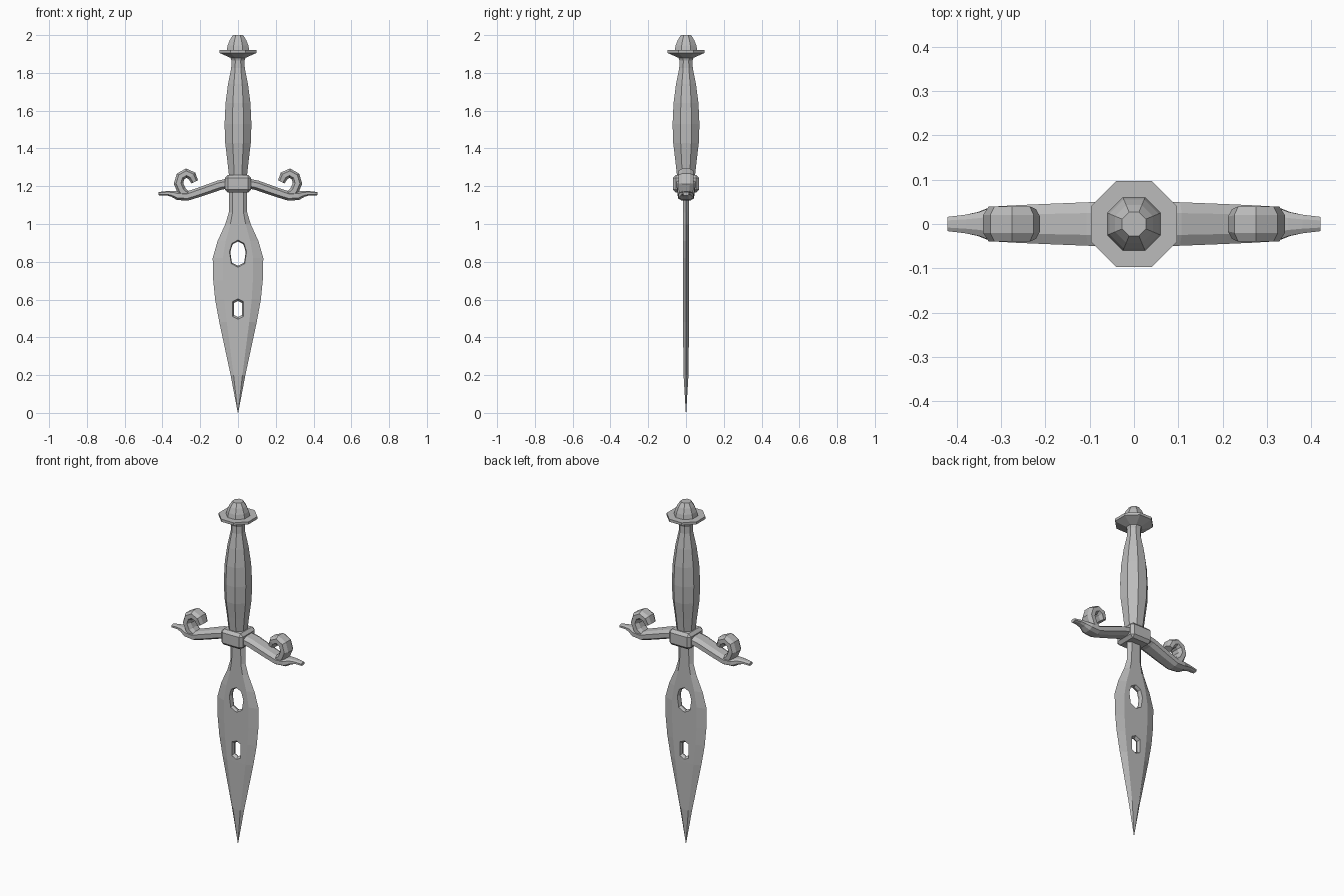
import bpy, bmesh, math
from mathutils import Vector

cube = bpy.data.objects.get("Cube")
if cube:
    bpy.data.objects.remove(cube)

steel = bpy.data.materials.new("grey steel")
steel.use_nodes = True
steel.diffuse_color = (0.5, 0.5, 0.5, 1)
steel.node_tree.nodes["Principled BSDF"].inputs["Base Color"].default_value = (0.5, 0.5, 0.5, 1)


def finish(name, bm):
    bmesh.ops.recalc_face_normals(bm, faces=bm.faces)
    mesh = bpy.data.meshes.new(name)
    bm.to_mesh(mesh)
    bm.free()
    mesh.materials.append(steel)
    obj = bpy.data.objects.new(name, mesh)
    bpy.context.collection.objects.link(obj)
    return obj


def loft(name, rings):
    """Skin a list of equal-sized rings of points and cap both ends."""
    bm = bmesh.new()
    rows = [[bm.verts.new(p) for p in ring] for ring in rings]
    n = len(rows[0])
    for a, b in zip(rows, rows[1:]):
        for i in range(n):
            j = (i + 1) % n
            bm.faces.new((a[i], a[j], b[j], b[i]))
    bm.faces.new(rows[0])
    bm.faces.new(rows[-1])
    return finish(name, bm)


def octagon_lathe(name, profile):
    """Eight-sided turned part; radii are measured to the flats."""
    k = 1 / math.cos(math.pi / 8)
    angles = [math.pi / 8 + i * math.pi / 4 for i in range(8)]
    return loft(name, [[(r * k * math.cos(a), r * k * math.sin(a), z) for a in angles]
                       for r, z in profile])


def sweep(name, path):
    """Chamfered bar along (x, z, half thickness, half depth), mirrored in x."""
    section = [(1, .5), (.5, 1), (-.5, 1), (-1, .5), (-1, -.5), (-.5, -1), (.5, -1), (1, -.5)]
    pts = [Vector((x, 0, z)) for x, z, _, _ in path]
    rings = []
    for i, (_, _, thick, depth) in enumerate(path):
        t = (pts[min(i + 1, len(pts) - 1)] - pts[max(i - 1, 0)]).normalized()
        side = Vector((-t.z, 0, t.x))
        rings.append([pts[i] + side * thick * u + Vector((0, depth * v, 0)) for u, v in section])
    obj = loft(name, rings)
    obj.modifiers.new("mirror", 'MIRROR')
    return obj


# Grip and pommel
octagon_lathe("grip", [(.046, 1.24), (.057, 1.34), (.068, 1.43), (.071, 1.53), (.066, 1.64),
                       (.053, 1.74), (.036, 1.825), (.034, 1.88)])
octagon_lathe("pommel", [(.033, 1.86), (.04, 1.88), (.097, 1.905), (.097, 1.92),
                         (.06, 1.92), (.055, 1.945), (.043, 1.975), (.027, 2.0)])

# Collar between grip and blade
bm = bmesh.new()
bmesh.ops.create_cube(bm, size=1)
bmesh.ops.scale(bm, vec=(.14, .14, .092), verts=bm.verts)
bmesh.ops.translate(bm, vec=(0, 0, 1.213), verts=bm.verts)
bmesh.ops.bevel(bm, geom=bm.edges[:], offset=.016, segments=1, affect='EDGES')
finish("collar", bm)

# Guard arms with pointed tails, and the scrolls curling up from them
sweep("guard_arms", [(.05, 1.215, .026, .05), (.1, 1.205, .026, .049), (.2, 1.17, .025, .045),
                     (.27, 1.147, .024, .042), (.32, 1.15, .023, .039), (.35, 1.16, .016, .027),
                     (.38, 1.163, .011, .021), (.42, 1.16, .009, .016)])
sweep("guard_scrolls", [(.26, 1.148, .018, .035), (.298, 1.175, .025, .038),
                        (.315, 1.215, .025, .04), (.304, 1.252, .025, .04),
                        (.274, 1.269, .025, .04), (.244, 1.255, .025, .04),
                        (.229, 1.223, .019, .033)])

# Blade with thin edges
outline = [(1.2, .047, .016), (1.06, .049, .016), (1.0, .067, .016), (.91, .108, .016),
           (.82, .134, .016), (.7, .131, .016), (.6, .121, .016), (.48, .099, .016),
           (.2, .039, .013), (.0, .001, .001)]
blade = loft("blade", [[(w, 0, z), (w * .6, t, z), (-w * .6, t, z),
                        (-w, 0, z), (-w * .6, -t, z), (w * .6, -t, z)]
                       for z, w, t in outline])

# Two openings through the blade, cut by waisted prisms
upper = [(0, .068), (.03, .052), (.043, .01), (.034, -.05), (0, -.068),
         (-.034, -.05), (-.043, .01), (-.03, .052)]
lower = [(0, .056), (.029, .042), (.029, -.042), (0, -.056), (-.029, -.042), (-.029, .042)]
bpy.context.view_layer.objects.active = blade
for name, shape, z, waist in (("upper_opening", upper, .843, .95), ("lower_opening", lower, .55, .75)):
    cutter = loft(name, [[(x * s, y, z + h * s) for x, h in shape]
                         for y, s in ((-.03, 1.15), (0, waist), (.03, 1.15))])
    cutter.hide_render = True
    cut = blade.modifiers.new(name, 'BOOLEAN')
    cut.operation = 'DIFFERENCE'
    cut.solver = 'EXACT'
    cut.object = cutter
    bpy.ops.object.modifier_apply(modifier=name)
    bpy.data.objects.remove(cutter)
